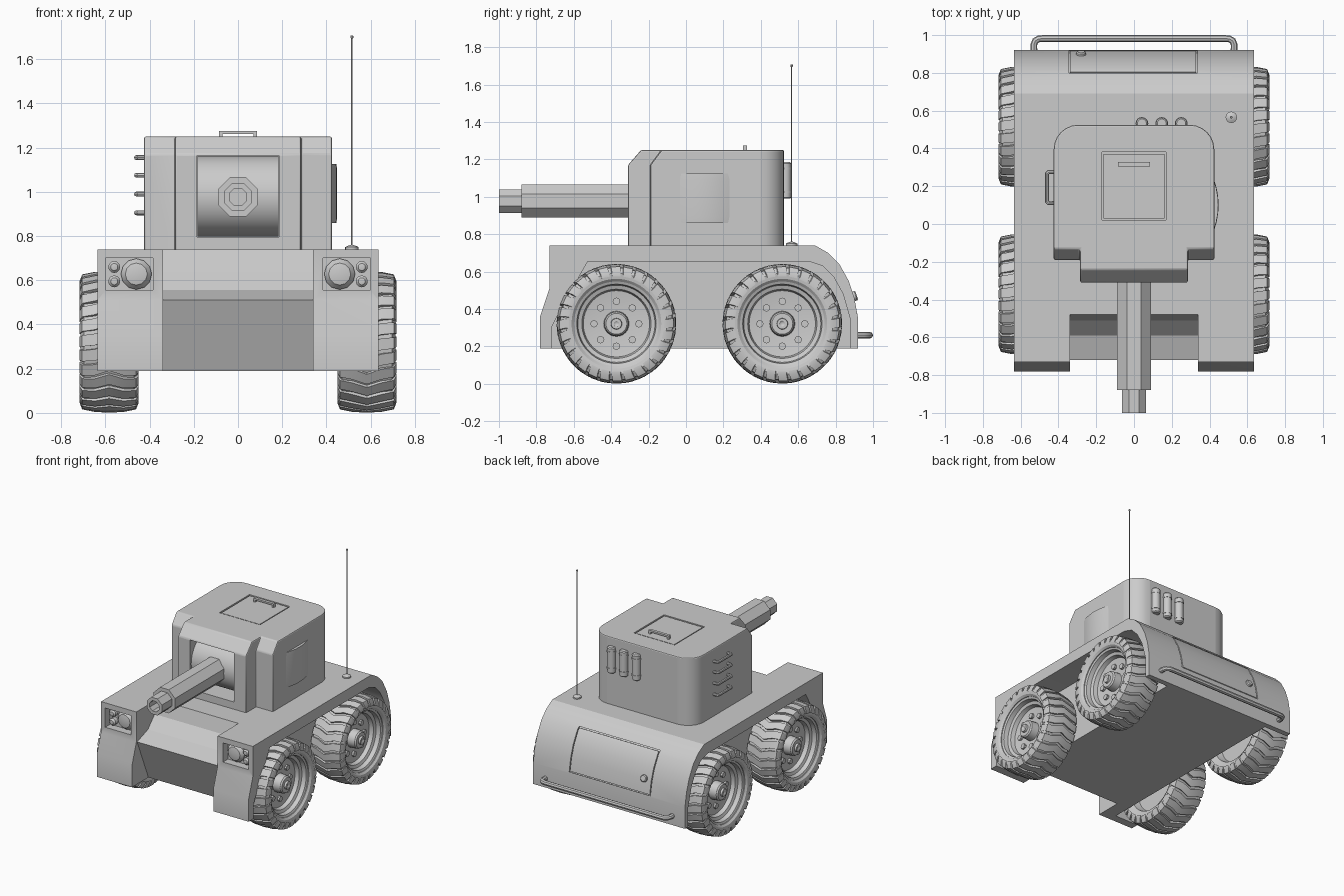
import bpy, bmesh
from math import sin, cos, pi, radians
from mathutils import Vector, Matrix

if "Cube" in bpy.data.objects:
    bpy.data.objects.remove(bpy.data.objects["Cube"])


def finish(name, bm, angle=30):
    bmesh.ops.recalc_face_normals(bm, faces=bm.faces)
    me = bpy.data.meshes.new(name)
    bm.to_mesh(me)
    bm.free()
    ob = bpy.data.objects.new(name, me)
    bpy.context.collection.objects.link(ob)
    smooth(ob, angle)
    return ob


def activate(ob):
    bpy.ops.object.select_all(action='DESELECT')
    ob.select_set(True)
    bpy.context.view_layer.objects.active = ob


def smooth(ob, angle=30):
    activate(ob)
    bpy.ops.object.shade_smooth_by_angle(angle=radians(angle))


def prism(name, pts, x0, x1):
    """Extrude a (y, z) profile along x."""
    bm = bmesh.new()
    f = bm.faces.new([bm.verts.new((x0, y, z)) for y, z in pts])
    r = bmesh.ops.extrude_face_region(bm, geom=[f])
    moved = [v for v in r['geom'] if isinstance(v, bmesh.types.BMVert)]
    bmesh.ops.translate(bm, verts=moved, vec=(x1 - x0, 0, 0))
    return finish(name, bm)


def box(name, x0, x1, y0, y1, z0, z1):
    return prism(name, [(y0, z0), (y1, z0), (y1, z1), (y0, z1)], x0, x1)


def boolean(ob, other, op='DIFFERENCE'):
    m = ob.modifiers.new('bool', 'BOOLEAN')
    m.object, m.operation, m.solver = other, op, 'EXACT'
    activate(ob)
    bpy.ops.object.modifier_move_to_index(modifier='bool', index=0)
    bpy.ops.object.modifier_apply(modifier='bool')
    bpy.data.objects.remove(other)


def lathe(name, prof, a, axis, n=32, turn=0.0):
    """Revolve (distance along axis, radius) about an axis starting at a."""
    q = Vector(axis).to_track_quat('Z', 'Y').to_matrix().to_4x4()
    mat = Matrix.Translation(a) @ q @ Matrix.Rotation(turn, 4, 'Z')
    bm = bmesh.new()
    vs = [bm.verts.new((r, 0, h)) for h, r in prof]
    es = [bm.edges.new(p) for p in zip(vs, vs[1:])]
    bmesh.ops.spin(bm, geom=vs + es, cent=(0, 0, 0), axis=(0, 0, 1), angle=2 * pi, steps=n)
    bmesh.ops.remove_doubles(bm, verts=bm.verts, dist=1e-5)
    bm.transform(mat)
    return finish(name, bm)


def rod(name, a, length, axis, r, n=16, turn=0.0, bev=0.0):
    return lathe(name, [(0, 0), (0, r - bev), (bev, r), (length - bev, r), (length, r - bev), (length, 0)]
                 if bev else [(0, 0), (0, r), (length, r), (length, 0)], a, axis, n, turn)


def pipe(name, pts, r):
    cu = bpy.data.curves.new(name, 'CURVE')
    cu.dimensions, cu.bevel_depth, cu.bevel_resolution, cu.use_fill_caps = '3D', r, 2, True
    s = cu.splines.new('POLY')
    s.points.add(len(pts) - 1)
    for p, c in zip(s.points, pts):
        p.co = (*c, 1)
    ob = bpy.data.objects.new(name, cu)
    bpy.context.collection.objects.link(ob)
    activate(ob)
    bpy.ops.object.convert(target='MESH')
    smooth(bpy.context.object, 40)


# Hull with rounded tail
tail = [(.69, .74), (.76, .70), (.82, .64), (.87, .55), (.90, .46), (.92, .35)]
hull = prism('hull', [(-.78, .19), (-.78, .36), (-.73, .51), (-.73, .74)] + tail + [(.92, .19)], -.635, .635)
# Sloped nose between the front fenders
boolean(hull, prism('nose_cut', [(-.48, .85), (-.48, .74), (-.51, .64), (-.59, .555), (-.72, .51),
                                 (-.585, .19), (-.57, .1), (-.95, .1), (-.95, .85)], -.34, .34))
arch = [(-.72, .1), (-.72, .30), (-.68, .38), (-.525, .655), (.655, .655), (.73, .63), (.79, .57),
        (.84, .48), (.88, .34), (.88, .1)]
for s in (-1, 1):
    # Wheel wells and lamp recesses
    boolean(hull, prism('well_cut', arch, s * .44, s * .8))
    boolean(hull, box('lamp_cut', s * .385, s * .60, -.9, -.67, .555, .70))
    # Headlights
    lathe('headlight', [(0, .07), (.02, .07), (.045, .05), (.055, 0)], (s * .46, -.66, .628), (0, -1, 0), 12)
    for z in (.66, .595):
        lathe('small_lamp', [(0, .027), (.03, .027), (.042, .016), (.045, 0)], (s * .56, -.67, z), (0, -1, 0), 12)
# Rear hatch set into the curved tail
strip = [(.80, .66), (.82, .64), (.87, .55), (.90, .46), (.918, .36)]
inner = [(y - .012, z - .006) for y, z in strip]
boolean(hull, prism('tail_cut', [(y + .04, z + .02) for y, z in strip] + inner[::-1], -.345, .335))
strip[0], strip[-1] = (.806, .653), (.917, .367)
prism('rear_hatch', strip + [(y - .03, z - .015) for y, z in strip[::-1]], -.338, .328)
rod('hatch_knob', (-.28, .875, .46), .04, (0, 1, .35), .026, 16, bev=.006)
smooth(hull, 25)
# Rear bumper bar
half = [(.53, .90, .26), (.53, .95, .26), (.522, .97, .26), (.505, .98, .26), (.48, .982, .26)]
pipe('rear_bumper', half + [(-x, y, z) for x, y, z in half[::-1]], .018)

# Turret body
turret = prism('turret', [(-.19, .73), (-.19, 1.17), (-.13, 1.25), (.525, 1.25), (.525, .73)], -.425, .425)
bm = bmesh.new()
bm.from_mesh(turret.data)
corners = [e for e in bm.edges if all(v.co.y > .5 for v in e.verts) and abs(e.verts[0].co.z - e.verts[1].co.z) > .3]
bmesh.ops.bevel(bm, geom=corners, offset=.13, segments=6, profile=.5, affect='EDGES')
bm.to_mesh(turret.data)
bm.free()
boolean(turret, prism('turret_front', [(-.31, .73), (-.31, 1.17), (-.24, 1.25), (0, 1.25), (0, .73)], -.285, .285), 'UNION')
bev = turret.modifiers.new('edge', 'BEVEL')
bev.width, bev.segments, bev.limit_method, bev.angle_limit = .008, 2, 'ANGLE', radians(35)
activate(turret)
bpy.ops.object.modifier_apply(modifier='edge')
boolean(turret, box('gun_cut', -.185, .185, -.5, -.10, .795, 1.165))
boolean(turret, box('hatch_cut', -.17, .17, .02, .38, 1.238, 1.4))
smooth(turret, 30)

# Top hatch and its handle
box('top_hatch', -.161, .161, .029, .371, 1.23, 1.247)
box('hatch_handle', -.085, .085, .305, .327, 1.262, 1.275)
for s in (-1, 1):
    box('hatch_handle_foot', s * .085, s * .07, .305, .327, 1.24, 1.264)

# Gun: curved mantlet, octagonal barrel, bored muzzle
rod('mantlet', (-.183, -.115, .98), .366, (1, 0, 0), .183, 40)
k = 1 / cos(pi / 8)
rod('barrel', (0, -.2, .977), .68, (0, -1, 0), .089 * k, 8, pi / 8)
lathe('muzzle', [(0, .063 * k), (.14, .063 * k), (.14, .042), (.04, .042), (.04, 0)], (0, -.86, .977), (0, -1, 0), 8, pi / 8)

# Side bulge plate, side rungs and rear canisters
bm = bmesh.new()
rows = []
for i in range(7):
    t = -1 + i / 3
    y = .1 + .135 * t
    x = .422 + .024 * (1 - t * t)
    rows.append([bm.verts.new(c) for c in ((.41, y, .86), (x, y, .86), (x + .002, y, .89),
                                           (x + .002, y, 1.095), (x, y, 1.125), (.41, y, 1.125))])
for a, b in zip(rows, rows[1:]):
    for i in range(6):
        j = (i + 1) % 6
        bm.faces.new((a[i], a[j], b[j], b[i]))
bm.faces.new(rows[0])
bm.faces.new(rows[-1])
finish('side_plate', bm)
for z in (.905, .99, 1.075, 1.155):
    pipe('side_rung', [(-.41, .11, z), (-.452, .11, z), (-.46, .118, z), (-.46, .267, z), (-.452, .275, z), (-.41, .275, z)], .011)
for x in (.042, .147, .25):
    rod('canister', (x, .532, .99), .195, (0, 0, 1), .031, 16, bev=.007)
    for z in (1.02, 1.145):
        rod('canister_band', (x, .532, z), .012, (0, 0, 1), .034)

# Antenna
lathe('antenna_base', [(-.01, .03), (.01, .03), (.016, .018), (.022, 0)], (.515, .565, .74), (0, 0, 1), 16)
rod('antenna', (.515, .565, .74), .96, (0, 0, 1), .003, 8)
rod('antenna_tip', (.515, .565, 1.694), .014, (0, 0, 1), .007, 8, bev=.003)


# Wheels: lathed tyre and rim, wavy tread lugs, hub and bolts
def wheel(loc, side):
    parts = [lathe('wheel', [(-.06, 0), (-.06, .2), (-.11, .215), (-.125, .24), (-.13, .27), (-.113, .3), (0, .305),
                             (.113, .3), (.13, .27), (.125, .24), (.112, .226), (.106, .226), (.10, .212),
                             (.068, .206), (.06, .185), (.03, .177), (.018, .1), (.018, 0)], (0, 0, 0), (1, 0, 0), 56)]
    bm = bmesh.new()
    st = [(-.134, .255, .275, 0), (-.122, .285, .306, .015), (-.065, .295, .317, .035), (0, .297, .32, .11),
          (.065, .295, .317, .035), (.122, .285, .306, .015), (.134, .255, .275, 0)]
    n = 28
    for k in range(n):
        prev = None
        for x, r0, r1, off in st:
            a = 2 * pi * k / n + off
            ring = [bm.verts.new((x, r * cos(a + d), r * sin(a + d)))
                    for r, d in ((r0, -.087), (r1, -.083), (r1, .083), (r0, .087))]
            if prev:
                for i in range(4):
                    j = (i + 1) % 4
                    bm.faces.new((prev[i], prev[j], ring[j], ring[i]))
            else:
                bm.faces.new(ring)
            prev = ring
        bm.faces.new(prev)
    parts.append(finish('tread', bm, 35))
    parts.append(lathe('hub', [(0, .068), (.06, .064), (.07, .056), (.07, .03), (.085, .028), (.085, .014), (.075, 0)],
                       (.015, 0, 0), (1, 0, 0), 24))
    for i in range(8):
        a = i * pi / 4
        parts.append(rod('bolt', (.015, .12 * cos(a), .12 * sin(a)), .022, (1, 0, 0), .02, 8))
    activate(parts[0])
    for p in parts:
        p.select_set(True)
    bpy.ops.object.join()
    w = bpy.context.object
    w.location = loc
    w.rotation_euler.z = 0 if side > 0 else pi


for s in (-1, 1):
    for y in (-.372, .515):
        wheel((s * .583, y, .321), s)
